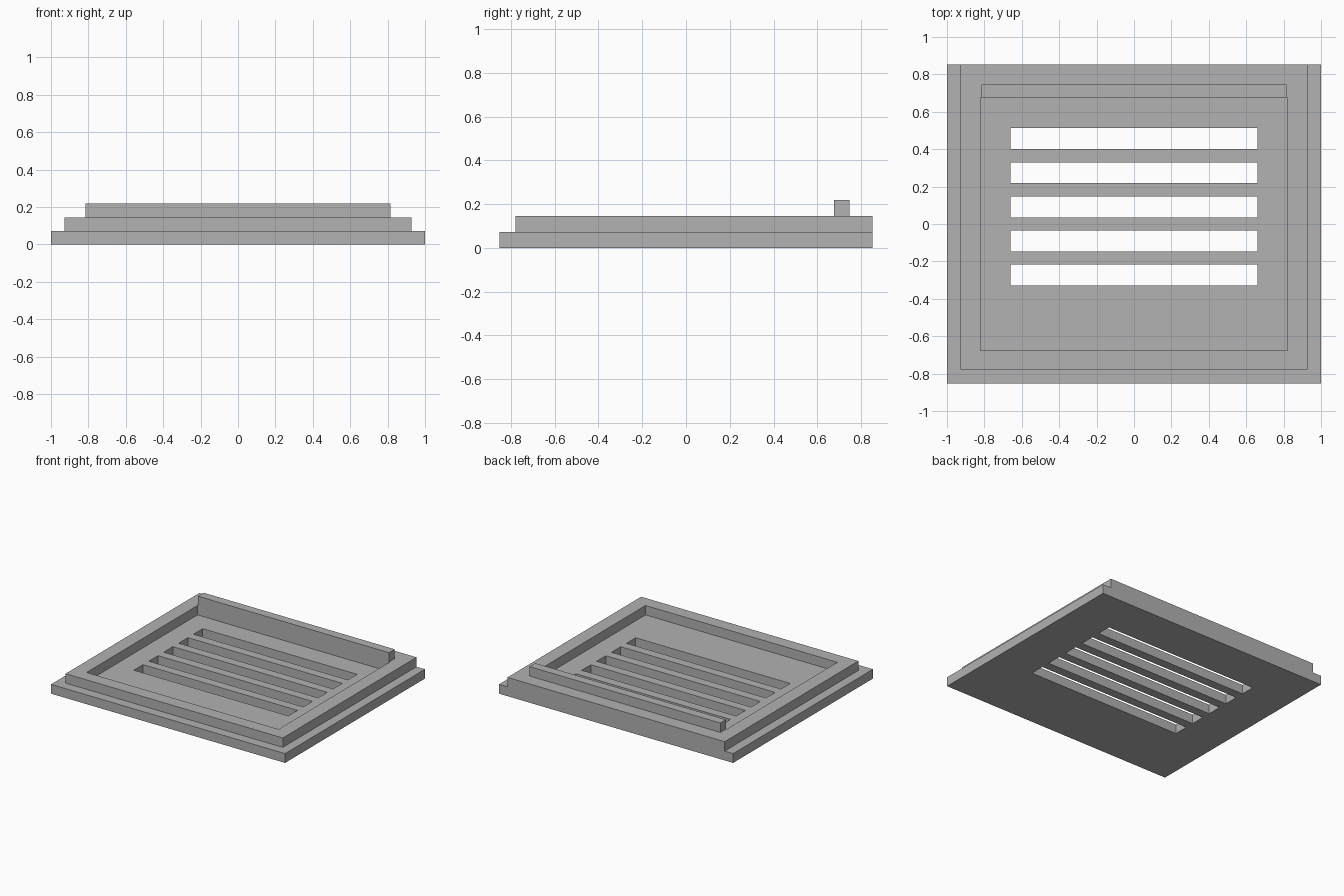
import bpy
import bmesh

cube = bpy.data.objects.get("Cube")
if cube:
    bpy.data.objects.remove(cube, do_unlink=True)

# Single flat grey
GREY = (0.445, 0.445, 0.445, 1.0)
grey = bpy.data.materials.new("plain grey")
grey.use_nodes = True
grey.diffuse_color = GREY
grey.node_tree.nodes["Principled BSDF"].inputs["Base Color"].default_value = GREY

# Heights of the three steps
BASE_TOP, FRAME_TOP, RIDGE_TOP = 0.072, 0.145, 0.218
BACK = 0.853


def plate(name, xs, ys, z0, z1, is_hole=lambda i, j: False):
    """Solid plate on a grid of cut lines, leaving out the cells that are holes."""
    bm = bmesh.new()
    grid = [[bm.verts.new((x, y, z0)) for y in ys] for x in xs]
    cells = []
    for i in range(len(xs) - 1):
        for j in range(len(ys) - 1):
            if not is_hole(i, j):
                cells.append(bm.faces.new((grid[i][j], grid[i + 1][j],
                                           grid[i + 1][j + 1], grid[i][j + 1])))
    new = bmesh.ops.extrude_face_region(bm, geom=cells, use_keep_orig=True)["geom"]
    top = [v for v in new if isinstance(v, bmesh.types.BMVert)]
    bmesh.ops.translate(bm, verts=top, vec=(0, 0, z1 - z0))
    bmesh.ops.recalc_face_normals(bm, faces=bm.faces)
    mesh = bpy.data.meshes.new(name)
    bm.to_mesh(mesh)
    bm.free()
    mesh.materials.append(grey)
    obj = bpy.data.objects.new(name, mesh)
    bpy.context.collection.objects.link(obj)
    return obj


# Base plate with five long vent slots
SLOTS, PITCH, WIDTH, FIRST = 5, 0.182, 0.112, -0.328
slot_cuts = []
for n in range(SLOTS):
    start = FIRST + n * PITCH
    slot_cuts += [start, start + WIDTH]
plate("base_plate", [-1, -0.66, 0.66, 1], [-BACK] + slot_cuts + [BACK],
      0, BASE_TOP, lambda i, j: i == 1 and j % 2 == 1)

# Raised frame around the recess, flush with the base at the back
plate("raised_frame", [-0.928, -0.82, 0.82, 0.928], [-0.778, -0.677, 0.677, BACK],
      BASE_TOP, FRAME_TOP, lambda i, j: i == 1 and j == 1)

# Ridge along the back edge of the recess
plate("back_ridge", [-0.816, 0.816], [0.677, 0.746], FRAME_TOP, RIDGE_TOP)
